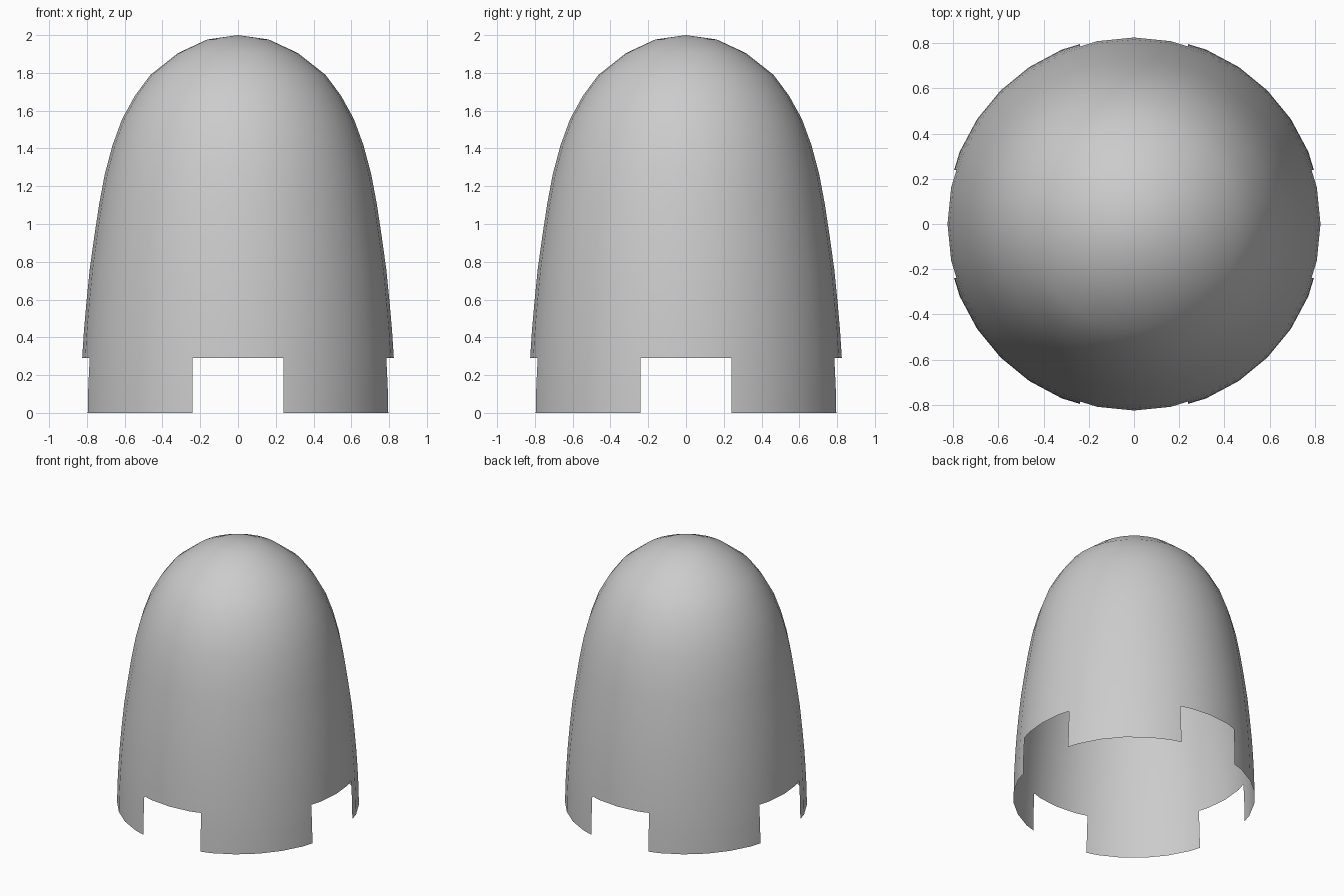
import bpy, bmesh
from math import sin, cos, tau

if "Cube" in bpy.data.objects:
    bpy.data.objects.remove(bpy.data.objects["Cube"])

SIDES = 32
NOTCH_TOP = 0.29
NOTCH_HALF = 0.24
# Profile of the shell from crown to foot: (radius, height)
PROFILE = [(0.162, 1.977), (0.317, 1.905), (0.463, 1.79), (0.545, 1.68),
           (0.614, 1.555), (0.665, 1.415), (0.705, 1.265), (0.735, 1.105),
           (0.76, 0.94), (0.785, 0.76), (0.803, 0.58), (0.816, 0.43),
           (0.825, NOTCH_TOP), (0.832, 0.145), (0.835, 0.0)]

bm = bmesh.new()

# Domed shell, open at the bottom
crown = bm.verts.new((0, 0, 2))
rings = [[bm.verts.new((r * cos(tau * i / SIDES), r * sin(tau * i / SIDES), z))
          for i in range(SIDES)] for r, z in PROFILE]
for i in range(SIDES):
    j = (i + 1) % SIDES
    bm.faces.new((crown, rings[0][i], rings[0][j]))
    for a, b in zip(rings, rings[1:]):
        bm.faces.new((a[i], b[i], b[j], a[j]))

# Four square notches in the rim, leaving four feet
def skirt_faces():
    return [f for f in bm.faces if f.calc_center_median().z < NOTCH_TOP]

for axis in ((1, 0, 0), (0, 1, 0)):
    for side in (-1, 1):
        faces = skirt_faces()
        geom = set(faces)
        for f in faces:
            geom.update(f.edges)
            geom.update(f.verts)
        bmesh.ops.bisect_plane(bm, geom=list(geom), dist=1e-5,
                               plane_co=[side * NOTCH_HALF * c for c in axis],
                               plane_no=axis)
gone = []
for f in skirt_faces():
    c = f.calc_center_median()
    if min(abs(c.x), abs(c.y)) < NOTCH_HALF:
        gone.append(f)
bmesh.ops.delete(bm, geom=gone, context='FACES')
for f in bm.faces:
    f.smooth = True

mesh = bpy.data.meshes.new("dome_shell")
bm.to_mesh(mesh)
bm.free()
shell = bpy.data.objects.new("dome_shell", mesh)
bpy.context.collection.objects.link(shell)
